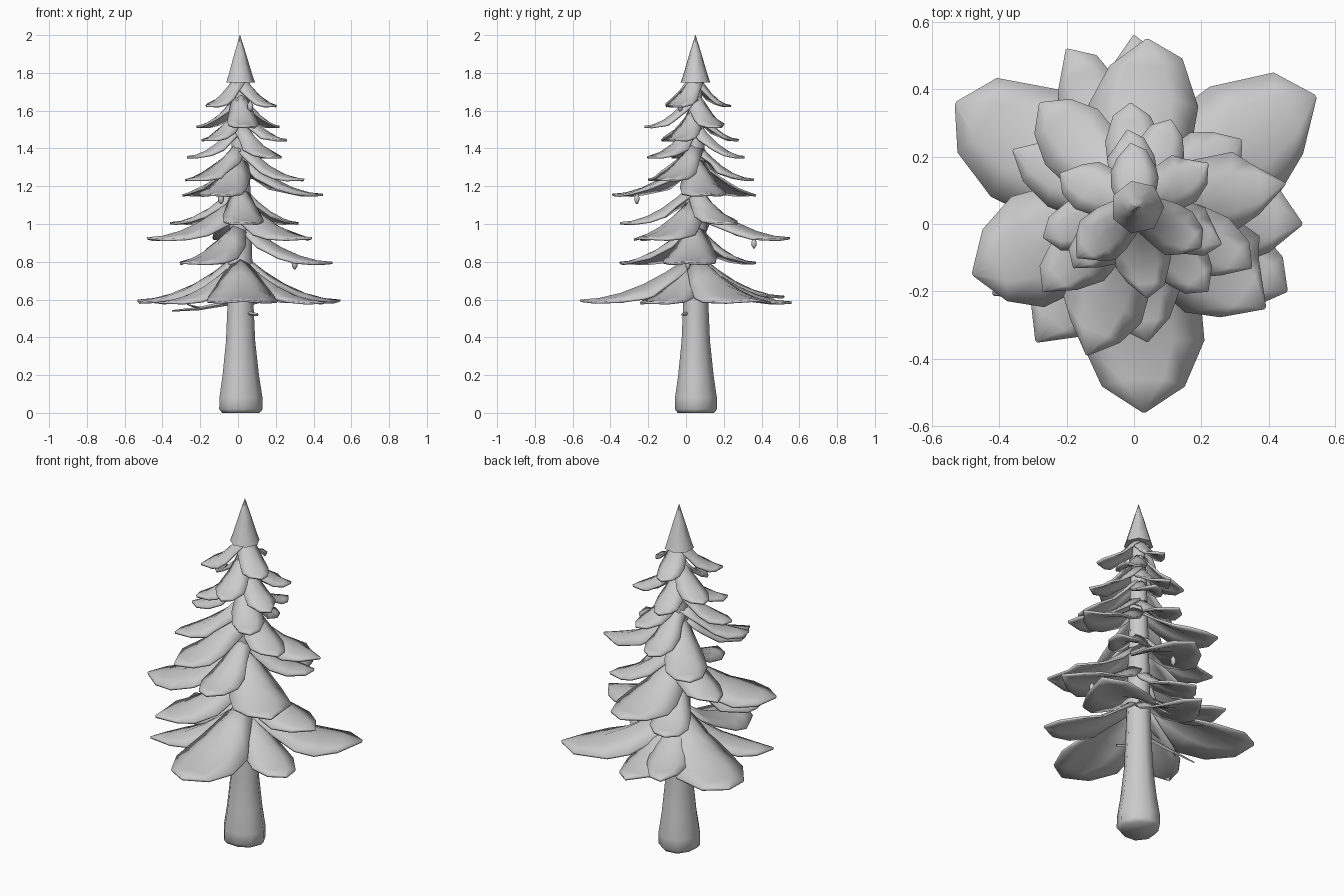
import bpy, bmesh, math, random
from mathutils import Vector

if "Cube" in bpy.data.objects:
    bpy.data.objects.remove(bpy.data.objects["Cube"])

random.seed(4)
CX, CY = 0.01, 0.05          # trunk axis


def make(name, verts, faces, angle=40):
    me = bpy.data.meshes.new(name)
    me.from_pydata(verts, [], faces)
    bm = bmesh.new()
    bm.from_mesh(me)
    bmesh.ops.recalc_face_normals(bm, faces=bm.faces)
    bm.to_mesh(me)
    bm.free()
    ob = bpy.data.objects.new(name, me)
    bpy.context.collection.objects.link(ob)
    bpy.ops.object.select_all(action='DESELECT')
    bpy.context.view_layer.objects.active = ob
    ob.select_set(True)
    bpy.ops.object.shade_smooth_by_angle(angle=math.radians(angle))
    return ob


def tube(name, rings, sides, wobble=0.0):
    """Skin horizontal rings given as (centre, radius)."""
    verts, faces = [], []
    for c, r in rings:
        for i in range(sides):
            a = 2 * math.pi * i / sides
            k = r * (1 + wobble * math.cos(3 * a + 0.6))
            verts.append((c[0] + k * math.cos(a), c[1] + k * math.sin(a), c[2]))
    for j in range(len(rings) - 1):
        for i in range(sides):
            n = (i + 1) % sides
            faces.append((j * sides + i, j * sides + n,
                          (j + 1) * sides + n, (j + 1) * sides + i))
    faces.append(tuple(range(sides))[::-1])
    faces.append(tuple(range((len(rings) - 1) * sides, len(rings) * sides)))
    return make(name, verts, faces, 62)


def twig(name, a, b, ra, rb):
    """Tapered four-sided stick from a to b."""
    a, b = Vector(a), Vector(b)
    q = (b - a).to_track_quat('Z', 'Y')
    verts = [tuple(p + q @ Vector((r * math.cos(t), r * math.sin(t), 0)))
             for p, r in ((a, ra), (b, rb))
             for t in [math.pi * k / 2 for k in range(4)]]
    faces = [(i, (i + 1) % 4, 4 + (i + 1) % 4, 4 + i) for i in range(4)]
    make(name, verts, faces + [(3, 2, 1, 0), (4, 5, 6, 7)])


def bough(name, tx, ty, tz, wide=1.0):
    """Drooping, folded leaf-shaped bough hugging the trunk, ending in a point."""
    d = Vector((tx - CX, ty - CY))
    L = d.length
    d.normalize()
    s = Vector((-d.y, d.x))
    H = 0.165 + 0.15 * L
    # along, share of full width, edge droop relative to width
    prof = [(0.07, 0.35, 0.75), (0.25, 0.7, 0.55), (0.45, 0.95, 0.38),
            (0.65, 1.0, 0.22), (0.84, 0.66, 0.15), (1.0, 0.03, 0.1)]
    verts, faces = [], []
    for u, w, droop in prof:
        hw = w * wide * (0.02 + 0.25 * L)
        if u < 0.5:
            hw = max(hw, 0.045 + 0.06 * u)
        zc = tz + H * (1 - u) ** 1.9
        for k in (-1, -0.5, 0, 0.5, 1):
            jit = random.uniform(-0.06, 0.06) * L if abs(k) == 1 and 0.2 < u < 1 else 0
            r = u * L + jit - 0.03 * k * k * (1 - u) ** 2
            p = Vector((CX, CY)) + d * r + s * (k * hw)
            verts.append((p.x, p.y, zc - droop * hw * abs(k) ** 1.3))
    for j in range(len(prof) - 1):
        for i in range(4):
            a = j * 5 + i
            faces.append((a, a + 1, a + 6, a + 5))
    ob = make(name, verts, faces)
    m = ob.modifiers.new("thickness", 'SOLIDIFY')
    m.thickness = 0.012
    m.offset = -1 if ob.data.polygons[0].normal.z > 0 else 1


# trunk with flared foot
tube("trunk", [((CX, CY, z), r) for z, r in
               [(0.0, 0.1), (0.02, 0.116), (0.08, 0.115), (0.2, 0.097), (0.38, 0.078),
                (0.58, 0.069), (1.0, 0.058), (1.5, 0.045), (1.78, 0.03)]], 9, 0.05)

# pointed crown
tube("crown", [((CX, CY, 1.75), 0.08), ((CX, CY, 1.79), 0.066),
               ((CX, CY, 1.9), 0.033), ((CX, CY, 2.0), 0.001)], 7)

# tiers of boughs: tip height, three tips, width factor
tiers = [
    (0.60, [(-0.53, 0.36), (0.54, 0.38), (0.03, -0.56)], 1.08),
    (0.59, [(-0.42, -0.21), (0.455, -0.2), (0.0, 0.56)], 0.85),
    (0.62, [(-0.2, 0.52)], 0.75),
    (0.80, [(0.5, 0.0), (-0.29, -0.35), (-0.12, 0.37)], 1.0),
    (0.93, [(-0.48, -0.15), (0.39, -0.25), (0.04, 0.55)], 1.12),
    (1.01, [(-0.36, 0.22), (0.04, -0.35), (0.32, 0.25)], 0.9),
    (1.16, [(0.45, 0.12), (-0.28, 0.36), (-0.14, -0.39)], 0.9),
    (1.24, [(0.35, -0.13), (-0.27, -0.2), (-0.01, 0.36)], 0.85),
    (1.36, [(0.11, 0.31), (-0.27, -0.04), (0.22, -0.2)], 0.85),
    (1.45, [(0.26, -0.06), (-0.18, -0.13), (-0.02, 0.28)], 0.9),
    (1.52, [(-0.22, 0.15), (0.22, 0.18), (0.04, -0.22)], 0.95),
    (1.63, [(0.2, -0.07), (-0.17, -0.1), (-0.01, 0.24)], 1.0),
]
for t, (z, tips, wide) in enumerate(tiers):
    for k, (x, y) in enumerate(tips):
        bough(f"bough_{t}_{k}", x, y, z, wide)

# bare twigs under the lowest tier
twig("twig_left", (-0.03, 0.06, 0.585), (-0.22, 0.08, 0.55), 0.013, 0.009)
twig("twig_left_end", (-0.21, 0.08, 0.552), (-0.35, 0.08, 0.54), 0.009, 0.004)
twig("twig_fork", (-0.2, 0.08, 0.553), (-0.27, 0.02, 0.575), 0.007, 0.003)
twig("twig_stub", (0.03, 0.02, 0.53), (0.105, -0.02, 0.52), 0.011, 0.008)

# hanging cones
for i, (x, y, z) in enumerate([(-0.09, -0.26, 1.13), (0.3, 0.01, 0.785),
                               (0.03, 0.36, 0.895), (0.065, -0.03, 1.62)]):
    tube(f"hanging_cone_{i}", [((x, y, z - 0.025), 0.004), ((x, y, z - 0.01), 0.014),
                               ((x, y, z + 0.01), 0.016), ((x, y, z + 0.03), 0.006)], 6)
